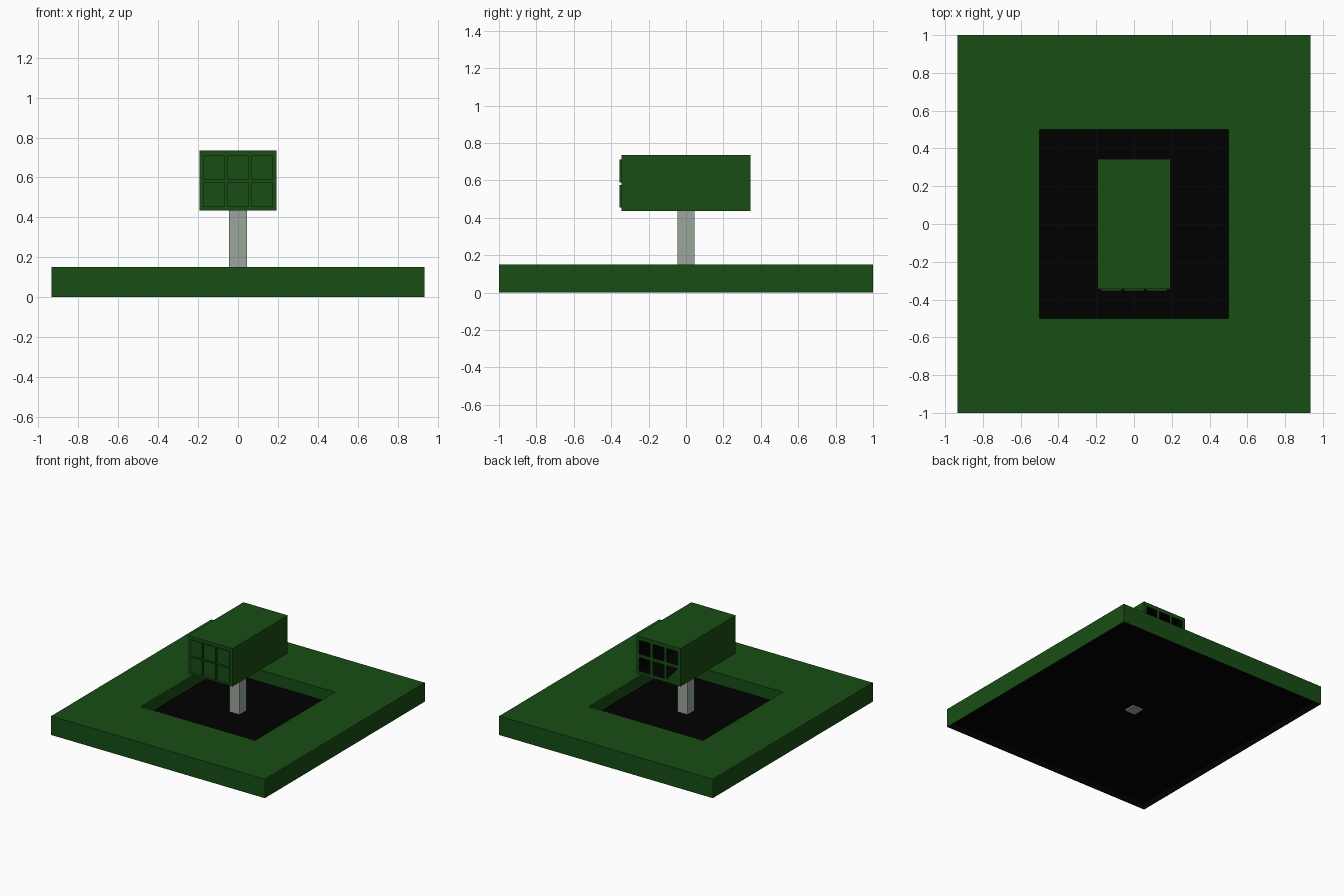
import bpy, bmesh
from mathutils import Vector

if "Cube" in bpy.data.objects:
    bpy.data.objects.remove(bpy.data.objects["Cube"])


def material(name, rgb):
    m = bpy.data.materials.new(name)
    m.diffuse_color = (*rgb, 1)
    m.use_nodes = True
    m.node_tree.nodes["Principled BSDF"].inputs["Base Color"].default_value = m.diffuse_color
    return m


GREEN = material("dark green", (0.009, 0.076, 0.0075))
BLACK = material("black", (0.0, 0.0, 0.0))
GREY = material("pale grey", (0.33, 0.39, 0.33))


def box_bm(lo, hi):
    bm = bmesh.new()
    bmesh.ops.create_cube(bm, size=1)
    lo, hi = Vector(lo), Vector(hi)
    for v in bm.verts:
        v.co = Vector([lo[i] + (v.co[i] + 0.5) * (hi[i] - lo[i]) for i in range(3)])
    return bm


def cut(bm, axis, values):
    n = Vector([float(i == axis) for i in range(3)])
    for value in values:
        bmesh.ops.bisect_plane(bm, geom=bm.verts[:] + bm.edges[:] + bm.faces[:],
                               plane_co=n * value, plane_no=n)


def finish(bm, name, mats, shell=False):
    me = bpy.data.meshes.new(name)
    bm.to_mesh(me)
    bm.free()
    for m in mats:
        me.materials.append(m)
    ob = bpy.data.objects.new(name, me)
    bpy.context.collection.objects.link(ob)
    if shell:  # thin wall, black on the inside
        s = ob.modifiers.new("wall", "SOLIDIFY")
        s.thickness = 0.003
        s.offset = -1
        s.material_offset = 1
    return ob


# Base: square-holed frame, open below
bm = box_bm((-0.935, -1, 0), (0.935, 1, 0.15))
bmesh.ops.delete(bm, geom=[f for f in bm.faces if f.normal.z < -0.5], context='FACES_ONLY')
cut(bm, 0, (-0.5, 0.5))
cut(bm, 1, (-0.5, 0.5))


def centre_faces():
    return [f for f in bm.faces if f.calc_center_median().xy.length < 0.01
            and f.calc_center_median().z > 0.05]


ext = bmesh.ops.extrude_face_region(bm, geom=centre_faces())["geom"]
for g in ext:
    if isinstance(g, bmesh.types.BMVert):
        g.co.z = 0.057
bmesh.ops.delete(bm, geom=centre_faces(), context='FACES_ONLY')
finish(bm, "base", (GREEN, BLACK), shell=True)

# Black floor sheet filling the frame
finish(box_bm((-0.933, -0.998, 0.053), (0.933, 0.998, 0.058)), "floor", (BLACK,))

# Post, passing just through the floor
finish(box_bm((-0.045, -0.045, 0.042), (0.045, 0.045, 0.436)), "post", (GREY,))


# Window and panel layout: three columns, two rows
def layout(width, height):
    return ([(c - width / 2, c + width / 2) for c in (-0.12, 0, 0.12)],
            [(c - height / 2, c + height / 2) for c in (0.515, 0.65)])


# Head: hollow box with window openings in the back wall
cols, rows = layout(0.096, 0.108)
bm = box_bm((-0.194, -0.345, 0.435), (0.194, 0.345, 0.735))
cut(bm, 0, [x for c in cols for x in c])
cut(bm, 2, [z for r in rows for z in r])


def is_window(f):
    c = f.calc_center_median()
    return (c.y > 0.344 and any(a < c.x < b for a, b in cols)
            and any(a < c.z < b for a, b in rows))


windows = [f for f in bm.faces if is_window(f)]
# One lower opening stays half covered by a triangle
half = min(windows, key=lambda f: f.calc_center_median().x + f.calc_center_median().z)
corner = max(half.verts, key=lambda v: v.co.x + v.co.z)
triangle = [v for v in half.verts if v != corner]
bmesh.ops.delete(bm, geom=windows, context='FACES_ONLY')
bm.faces.new(triangle)
finish(bm, "head", (GREEN, BLACK), shell=True)

# Front panels: six raised plates
cols, rows = layout(0.107, 0.122)
for x0, x1 in cols:
    for z0, z1 in rows:
        finish(box_bm((x0, -0.355, z0), (x1, -0.345, z1)), "front_panel", (GREEN,))
